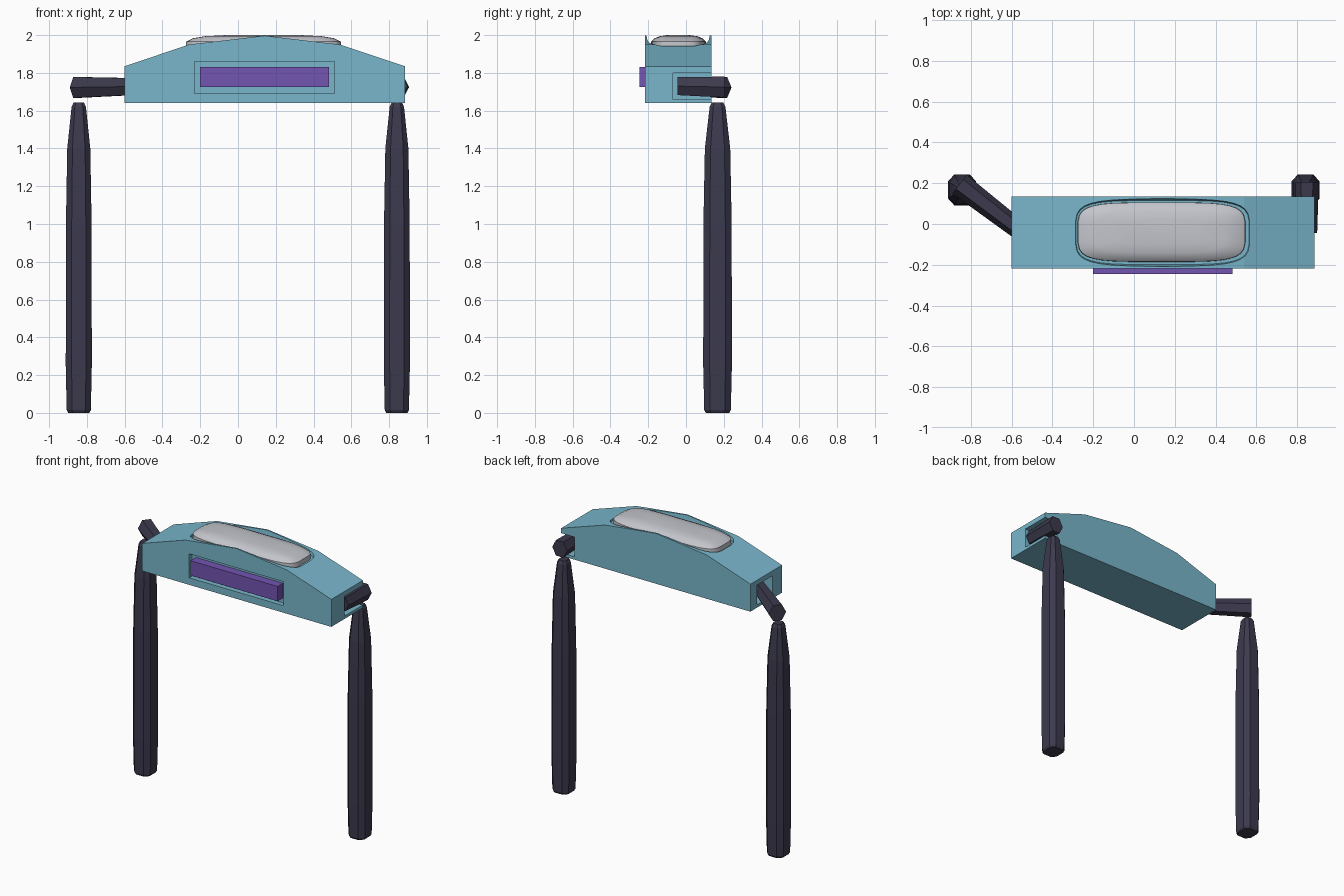
import bpy, math
from mathutils import Vector

if "Cube" in bpy.data.objects:
    bpy.data.objects.remove(bpy.data.objects["Cube"])


def material(name, rgb):
    m = bpy.data.materials.new(name)
    m.use_nodes = True
    m.diffuse_color = (*rgb, 1)
    m.node_tree.nodes["Principled BSDF"].inputs["Base Color"].default_value = (*rgb, 1)
    return m


BLUE = material("sky blue", (0.19, 0.47, 0.60))
PURPLE = material("purple", (0.17, 0.09, 0.44))
DARK = material("dark slate", (0.045, 0.042, 0.075))
GREY = material("light grey", (0.55, 0.56, 0.60))


def loft(name, rings, mat):
    """Closed solid through a list of equally sized point rings."""
    n = len(rings[0])
    verts = [p for ring in rings for p in ring]
    faces = [tuple(range(n))[::-1], tuple(range(len(verts) - n, len(verts)))]
    for r in range(len(rings) - 1):
        for i in range(n):
            a, b = r * n + i, r * n + (i + 1) % n
            faces.append((a, b, b + n, a + n))
    me = bpy.data.meshes.new(name)
    me.from_pydata(verts, [], faces)
    me.materials.append(mat)
    ob = bpy.data.objects.new(name, me)
    bpy.context.collection.objects.link(ob)
    return ob


def box(name, lo, hi, mat):
    (x0, y0, z0), (x1, y1, z1) = lo, hi
    return loft(name, [[(x0, y0, z), (x1, y0, z), (x1, y1, z), (x0, y1, z)]
                       for z in (z0, z1)], mat)


def oval(cx, cy, z, rx, ry, n=32, power=0.45):
    """Rounded rectangle ring."""
    pts = []
    for i in range(n):
        t = 2 * math.pi * (i + 0.5) / n
        c, s = math.cos(t), math.sin(t)
        pts.append((cx + rx * math.copysign(abs(c) ** power, c),
                    cy + ry * math.copysign(abs(s) ** power, s), z))
    return pts


def chamfered(cx, cy, z, rx, ry, k=0.55):
    """Square ring with cut corners."""
    shape = [(1, -k), (1, k), (k, 1), (-k, 1), (-1, k), (-1, -k), (-k, -1), (k, -1)]
    return [(cx + rx * x, cy + ry * y, z) for x, y in shape]


def cut(target, cutter):
    cutter.hide_render = True
    mod = target.modifiers.new("cut", "BOOLEAN")
    mod.operation, mod.solver, mod.object = "DIFFERENCE", "EXACT", cutter
    bpy.context.view_layer.objects.active = target
    bpy.ops.object.modifier_apply(modifier=mod.name)
    bpy.data.objects.remove(cutter)


# Arched body
MID_X, MID_Y = 0.14, -0.042
profile = [(-0.60, 1.64), (0.885, 1.64), (0.885, 1.835), (0.54, 1.95),
           (MID_X, 1.997), (-0.26, 1.95), (-0.60, 1.835)]
body = loft("body", [[(x, y, z) for x, z in profile] for y in (0.135, -0.218)], BLUE)

# Recesses for the dome, the front panel and the two arms
cut(body, loft("dome_recess", [oval(MID_X, MID_Y, z, rx, ry) for z, rx, ry in
                               ((1.932, 0.425, 0.157), (2.04, 0.455, 0.174))], BLUE))
cut(body, box("panel_recess", (-0.23, -0.3, 1.69), (0.51, -0.185, 1.86), BLUE))
cut(body, box("left_socket", (0.78, -0.07, 1.66), (1.0, 0.3, 1.80), BLUE))
cut(body, box("right_socket", (-0.8, -0.11, 1.66), (-0.52, 0.06, 1.80), BLUE))

# Front panel
box("front_panel", (-0.20, -0.246, 1.725), (0.483, -0.18, 1.83), PURPLE)

# Domed top cover
dome = loft("top_dome", [oval(MID_X - 0.005, MID_Y + 0.002, z, rx, ry) for z, rx, ry in
                         ((1.93, 0.412, 0.146), (1.965, 0.41, 0.145), (1.983, 0.375, 0.128),
                          (1.994, 0.31, 0.10), (2.0, 0.20, 0.06))], GREY)
bpy.ops.object.select_all(action="DESELECT")
dome.select_set(True)
bpy.context.view_layer.objects.active = dome
bpy.ops.object.shade_smooth_by_angle(angle=math.radians(35))


# Six-sided arms
def arm(name, start, end, r0, r1):
    a, b = Vector(start), Vector(end)
    side = (b - a).cross(Vector((0, 0, 1))).normalized()
    rings = []
    for p, r in ((a, r0), (b, r1)):
        rings.append([p + side * r * math.cos(i * math.pi / 3)
                      + Vector((0, 0, r * 1.1 * math.sin(i * math.pi / 3)))
                      for i in range(6)])
    return loft(name, rings, DARK)


arm("left_arm", (0.848, -0.045, 1.73), (0.848, 0.205, 1.725), 0.05, 0.058)
arm("right_arm", (-0.53, -0.055, 1.728), (-0.855, 0.195, 1.723), 0.046, 0.058)

# Tapered legs
stages = [(0.0, 0.056), (0.015, 0.064), (0.25, 0.069), (1.0, 0.068),
          (1.40, 0.061), (1.62, 0.038), (1.642, 0.028)]
for name, x in (("left_leg", 0.841), ("right_leg", -0.843)):
    loft(name, [chamfered(x, 0.167, z, r, r * 1.1) for z, r in stages], DARK)
